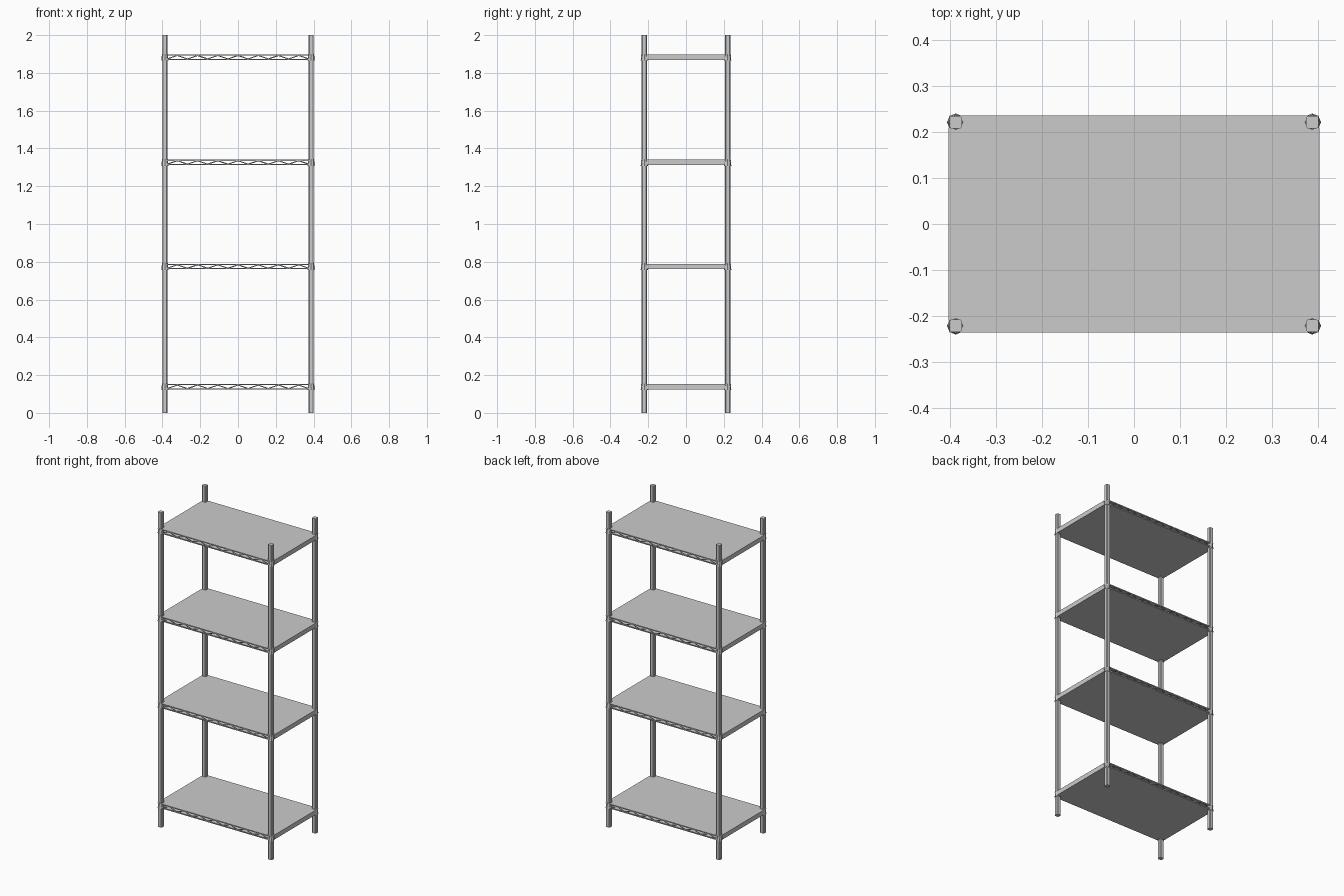
import bpy, bmesh, math
from mathutils import Matrix

if "Cube" in bpy.data.objects:
    bpy.data.objects.remove(bpy.data.objects["Cube"])

PX, PY = 0.387, 0.221            # post centres
SHELF_Z = [0.138, 0.775, 1.326, 1.883]
HALF = 0.0145                    # half the shelf depth


def finish(name, bm):
    bmesh.ops.recalc_face_normals(bm, faces=bm.faces)
    mesh = bpy.data.meshes.new(name)
    bm.to_mesh(mesh)
    bm.free()
    obj = bpy.data.objects.new(name, mesh)
    bpy.context.collection.objects.link(obj)
    return obj


def box(name, centre, size):
    bm = bmesh.new()
    bmesh.ops.create_cube(bm, size=1, matrix=Matrix.Translation(centre) @ Matrix.Diagonal((*size, 1)))
    return finish(name, bm)


def post(name, x, y):
    # square tube with small chamfers on the upright edges
    h, c = 0.0135, 0.004
    pts = [(h, c - h), (h, h - c), (h - c, h), (c - h, h),
           (-h, h - c), (-h, c - h), (c - h, -h), (h - c, -h)]
    bm = bmesh.new()
    face = bm.faces.new([bm.verts.new((x + a, y + b, 0)) for a, b in pts])
    ext = bmesh.ops.extrude_face_region(bm, geom=[face])
    top = [v for v in ext["geom"] if isinstance(v, bmesh.types.BMVert)]
    bmesh.ops.translate(bm, verts=top, vec=(0, 0, 2))
    return finish(name, bm)


def collar(name, x, y, z):
    # tapered sleeve, wider at the bottom
    bm = bmesh.new()
    bmesh.ops.create_cone(bm, cap_ends=True, segments=8, radius1=0.0190, radius2=0.0155, depth=0.036,
                          matrix=Matrix.Translation((x, y, z)))
    return finish(name, bm)


def zigzag(name, y, z):
    # bent wire between the upper and lower rail
    n = 14
    curve = bpy.data.curves.new(name, 'CURVE')
    curve.dimensions = '3D'
    curve.bevel_depth = 0.0028
    curve.bevel_resolution = 0
    spline = curve.splines.new('POLY')
    spline.points.add(n)
    for i, p in enumerate(spline.points):
        x = -0.375 + 0.75 * i / n
        p.co = (x, y, z + (0.009 if i % 2 else -0.009), 1)
    obj = bpy.data.objects.new(name, curve)
    bpy.context.collection.objects.link(obj)
    return obj


# Uprights
for sx in (-1, 1):
    for sy in (-1, 1):
        post("post", sx * PX, sy * PY)

# Shelves
for z in SHELF_Z:
    # upper and lower decks
    box("shelf_top", (0, 0, z + HALF - 0.001), (0.80, 0.47, 0.002))
    box("shelf_underside", (0, 0, z - HALF + 0.001), (0.80, 0.47, 0.002))
    for s in (-1, 1):
        # long edges: two rails with a zigzag wire between
        for t in (-1, 1):
            box("long_rail", (0, s * 0.2325, z + t * (HALF - 0.003)), (0.76, 0.006, 0.006))
        zigzag("zigzag_wire", s * 0.2315, z)
        # solid short edges
        box("end_rail", (s * 0.4, 0, z), (0.006, 0.42, 2 * HALF))
        for t in (-1, 1):
            collar("collar", s * PX, t * PY, z)
